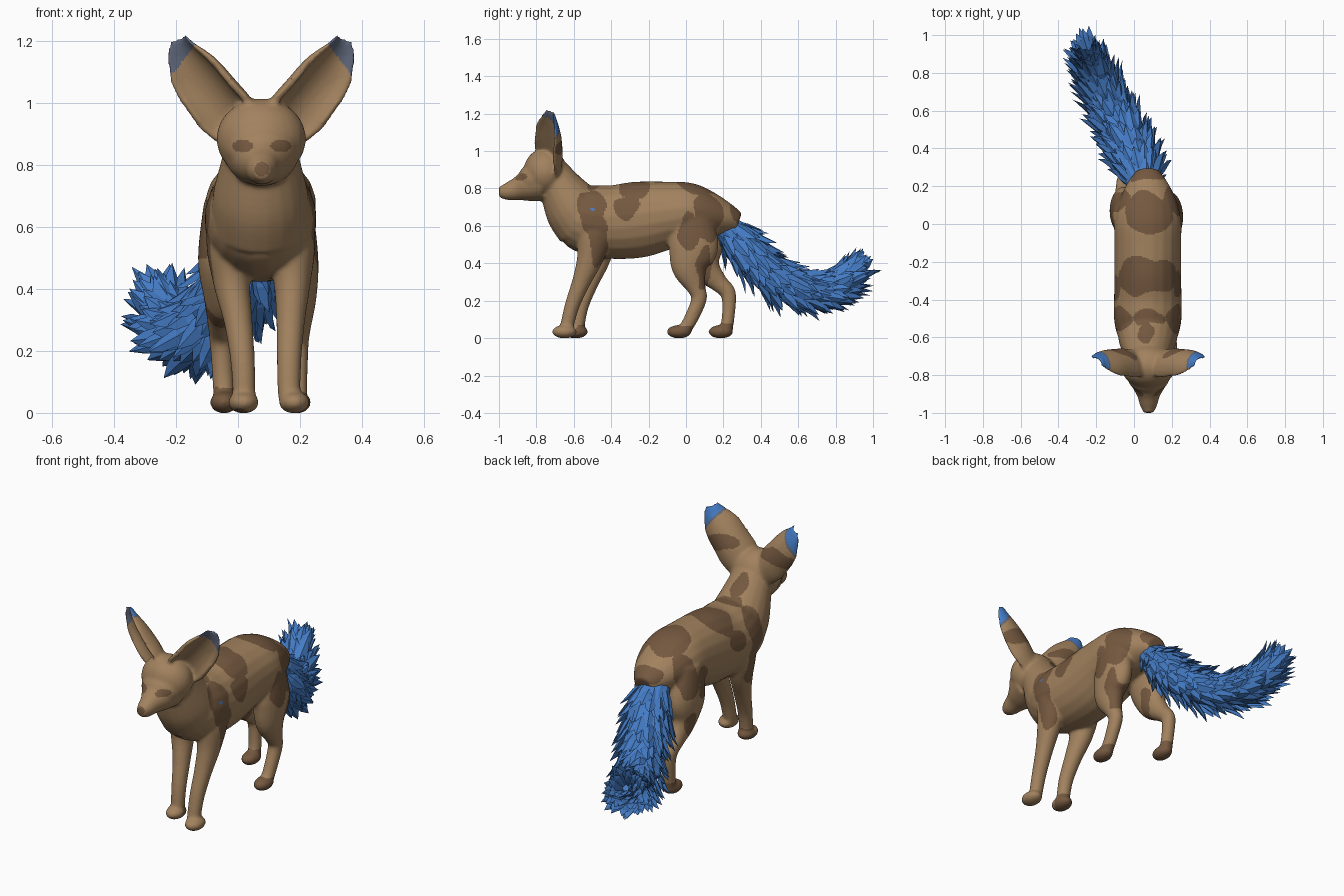
import bpy, bmesh, math, random
from mathutils import Vector, noise

random.seed(4)
cube = bpy.data.objects.get("Cube")
if cube:
    bpy.data.objects.remove(cube)

MID = .073  # centre line of the body


def material(name, rgb):
    mat = bpy.data.materials.new(name)
    mat.use_nodes = True
    mat.diffuse_color = (*rgb, 1)
    mat.node_tree.nodes["Principled BSDF"].inputs["Base Color"].default_value = (*rgb, 1)
    return mat


tan = material("tan fur", (.36, .222, .112))
brown = material("brown fur", (.175, .098, .05))
blue = material("blue fur", (.058, .2, .56))
slate = material("slate fur", (.12, .14, .2))


def spline(points, steps=5):
    """Smooth a list of number tuples with a Catmull-Rom curve."""
    pts = [Vector(p) for p in points]
    out = []
    for i in range(len(pts) - 1):
        a, b, c, d = pts[max(i - 1, 0)], pts[i], pts[i + 1], pts[min(i + 2, len(pts) - 1)]
        for k in range(steps):
            t = k / steps
            out.append(b + (c - a) * (t / 2) + (a * 2 - b * 5 + c * 4 - d) * (t * t / 2)
                       + (b * 3 - a - c * 3 + d) * (t ** 3 / 2))
    return out + [pts[-1]]


def loft(bm, points, side=(1, 0, 0), hollow=False, sides=20):
    """Tube through (x, y, z, side radius, other radius), or a thick-rimmed cup."""
    rows = spline(points)
    centres = [Vector(r[:3]) for r in rows]
    rings = []
    for i, row in enumerate(rows):
        along = (centres[min(i + 1, len(rows) - 1)] - centres[max(i - 1, 0)]).normalized()
        u = Vector(side)
        u = (u - along * u.dot(along)).normalized()
        v = along.cross(u)
        ring = []
        for k in range(sides):
            a = math.tau * (k + .5) / sides
            c, s = math.cos(a), math.sin(a)
            if hollow and c > 0:
                c, s = c * -.62, s * .8
            ring.append(bm.verts.new(centres[i] + u * (c * row[3]) + v * (s * row[4])))
        rings.append(ring)
    for r, q in zip(rings, rings[1:]):
        for k in range(sides):
            j = (k + 1) % sides
            bm.faces.new((r[k], r[j], q[j], q[k]))
    bm.faces.new(rings[0][::-1])
    bm.faces.new(rings[-1])


def ball(bm, centre, radii):
    made = bmesh.ops.create_uvsphere(bm, u_segments=24, v_segments=16, radius=1)["verts"]
    bmesh.ops.scale(bm, vec=radii, verts=made)
    bmesh.ops.translate(bm, vec=centre, verts=made)


def make_object(name, bm, mats):
    bmesh.ops.recalc_face_normals(bm, faces=bm.faces)
    mesh = bpy.data.meshes.new(name)
    bm.to_mesh(mesh)
    bm.free()
    for m in mats:
        mesh.materials.append(m)
    obj = bpy.data.objects.new(name, mesh)
    bpy.context.collection.objects.link(obj)
    bpy.ops.object.select_all(action="DESELECT")
    obj.select_set(True)
    bpy.context.view_layer.objects.active = obj
    return obj


body = bmesh.new()

# Torso, neck, skull and muzzle
loft(body, [(MID, y, z, w, h) for y, z, w, h in (
    (-.71, .68, .07, .08), (-.62, .665, .145, .155), (-.52, .635, .178, .188),
    (-.4, .62, .18, .198), (-.25, .634, .178, .205), (-.1, .657, .178, .183),
    (.02, .67, .178, .162), (.13, .655, .15, .125), (.22, .635, .105, .085), (.28, .615, .06, .055))])
loft(body, [(MID, y, z, w, h) for y, z, w, h in (
    (-.54, .62, .16, .17), (-.605, .7, .155, .157), (-.675, .81, .128, .117), (-.72, .88, .11, .1))])
ball(body, (.075, -.752, .885), (.145, .118, .13))
ball(body, (.077, -.8, .85), (.115, .1, .09))
loft(body, [(.077, y, z, w, h) for y, z, w, h in (
    (-.78, .83, .12, .1), (-.86, .81, .088, .08), (-.91, .795, .06, .06),
    (-.96, .783, .046, .046), (-1, .783, .026, .028))])

# Cupped ears, one on each side
for s in (-1, 1):
    loft(body, [(.075 + s * x, y, z, d, w) for x, y, z, d, w in (
        (.06, -.75, .89, .085, .09), (.113, -.765, .945, .105, .11), (.165, -.77, 1.005, .112, .108),
        (.226, -.762, 1.09, .095, .1), (.263, -.748, 1.16, .065, .068), (.275, -.735, 1.215, .03, .035))],
        side=(s * .62, -.78, 0), hollow=True)

# Front legs: the left one steps forward
for path, foot in (
    ([(.16, -.46, .68, .07, .08), (.172, -.485, .55, .078, .095), (.175, -.515, .42, .06, .07),
      (.17, -.56, .3, .047, .05), (.165, -.61, .17, .04, .04), (.165, -.64, .05, .037, .036)],
     (.182, -.65, .034)),
    ([(-.015, -.45, .68, .07, .08), (-.025, -.46, .55, .078, .095), (-.02, -.475, .42, .06, .07),
      (0, -.515, .3, .047, .05), (.015, -.56, .17, .04, .04), (.02, -.58, .05, .037, .036)],
     (.018, -.59, .034))):
    loft(body, path)
    ball(body, foot, (.05, .067, .036))

# Hind legs: the left one steps forward
for path, foot in (
    ([(.165, .03, .68, .075, .1), (.182, .04, .5, .078, .135), (.19, .02, .38, .065, .1),
      (.19, .055, .27, .045, .052), (.19, .07, .21, .038, .042), (.19, .03, .11, .035, .038),
      (.19, -.01, .04, .035, .035)], (.19, -.037, .034)),
    ([(-.03, .04, .68, .08, .1), (-.05, .07, .5, .08, .13), (-.05, .1, .38, .062, .088),
      (-.055, .17, .3, .045, .052), (-.055, .225, .24, .038, .042), (-.05, .228, .14, .035, .035),
      (-.045, .215, .04, .035, .035)], (-.045, .186, .034))):
    loft(body, path)
    ball(body, foot, (.046, .067, .036))

# Fuse the parts into one smooth skin
fox = make_object("body", body, (tan, brown, blue, slate))
mod = fox.modifiers.new("fuse", "REMESH")
mod.mode = "VOXEL"
mod.voxel_size = .0075
mod = fox.modifiers.new("relax", "SMOOTH")
mod.factor, mod.iterations = .5, 14
for name in ("fuse", "relax"):
    bpy.ops.object.modifier_apply(modifier=name)
bpy.ops.object.shade_smooth()

# Coat patches as (distance from centre line, y, z) and radii
PATCHES = [
    ((.16, -.5, .69), (.13, .065, .13)), ((.17, -.47, .52), (.1, .05, .14)),
    ((0, -.285, .82), (.22, .095, .13)), ((.16, -.33, .69), (.1, .07, .06)),
    ((0, .06, .82), (.15, .11, .11)), ((.15, .01, .57), (.1, .065, .1)),
    ((.14, .12, .65), (.1, .075, .14)), ((.12, .1, .38), (.1, .05, .13)),
    ((0, .27, .67), (.1, .06, .07)), ((0, -.5, .83), (.1, .04, .06)),
    ((0, -.57, .88), (.045, .08, .08)), ((.17, -.69, 1.035), (.1, .06, .05)),
]
EYE = Vector((.062, -.87, .862))
NOSE = Vector((.077, -1, .787))
for f in fox.data.polygons:
    p, n = f.center.copy(), f.normal
    q = p + noise.noise_vector(p * 9) * .035
    d = Vector((abs(q.x - MID), q.y, q.z))
    e = Vector((abs(p.x - .077), p.y, p.z)) - EYE
    index = 0
    if any(sum(((d[i] - c[i]) / r[i]) ** 2 for i in range(3)) < 1 for c, r in PATCHES):
        index = 1
    if (q.z < .07 and q.y > -.2) or q.z < .012:  # paws
        index = 1
    if q.x < MID and q.z < .07 and -.6 < q.y < -.2:  # back of the right front paw
        index = 1
    if (e.x / .034) ** 2 + (e.z / .02) ** 2 < 1 and p.y < -.8:  # eyes
        index = 1
    if (p - NOSE).length < .024:
        index = 1
    if p.z > .98 and n.y < -.3:  # plain inner ears
        index = 0
    tip = e.x + p.z * .76 - (.02 if n.y < -.2 else 0)  # grows toward the ear tips
    if p.z > 1.05 and tip > 1.037:
        index = 2 if n.y > -.2 and tip > 1.052 else 3
    if p.x > .2 and (p.y + .5) ** 2 + ((p.z - .69) * 1.6) ** 2 < .00018:  # side fleck
        index = 2
    f.material_index = index

# Tail core
tail = bmesh.new()
spine = [(.05, .21, .6, .085, .07), (.035, .28, .52, .11, .09), (0, .37, .415, .12, .09),
         (-.05, .48, .32, .11, .085), (-.105, .58, .27, .1, .08), (-.15, .68, .255, .09, .08),
         (-.19, .77, .27, .075, .075), (-.215, .83, .3, .055, .055), (-.235, .88, .34, .02, .02)]
loft(tail, spine, sides=12)


def tuft(bm, root, along, out, length, width):
    """Pointed leaf-shaped lock of fur with a raised ridge."""
    side = along.cross(out).normalized()
    out = side.cross(along).normalized()
    rows = []
    for t, w in ((0, .5), (.35, 1), (.7, .75)):
        c = root + along * (length * t)
        rows.append([bm.verts.new(c + side * (width * w * a) + out * (width * w * b))
                     for a, b in ((1, 0), (0, .45), (-1, 0), (0, -.3))])
    tip = bm.verts.new(root + along * length + out * (length * .06))
    bm.faces.new(rows[0])
    for k in range(4):
        j = (k + 1) % 4
        for r, q in zip(rows, rows[1:]):
            bm.faces.new((r[k], r[j], q[j], q[k]))
        bm.faces.new((rows[-1][k], rows[-1][j], tip))


# Locks of fur spiralling along the tail
path = spline(spine, 6)
count = 270
for i in range(count):
    t = (i + .5) / count
    k = min(int(t * (len(path) - 1)), len(path) - 2)
    here = path[k].lerp(path[k + 1], t * (len(path) - 1) - k)
    along = (Vector(path[k + 1][:3]) - Vector(path[k][:3])).normalized()
    u = Vector((1, 0, 0))
    u = (u - along * u.dot(along)).normalized()
    v = along.cross(u)
    a = i * 2.39996 + random.uniform(-.25, .25)
    spot = u * (math.cos(a) * here[3]) + v * (math.sin(a) * here[4])
    out = spot.normalized()
    flare = random.uniform(.25, .65) * (1 - .3 * t)
    heading = (along + out * flare).normalized()
    tuft(tail, Vector(here[:3]) + spot * .85, heading, out,
         random.uniform(.12, .18), random.uniform(.026, .036))
make_object("tail", tail, (blue,))
